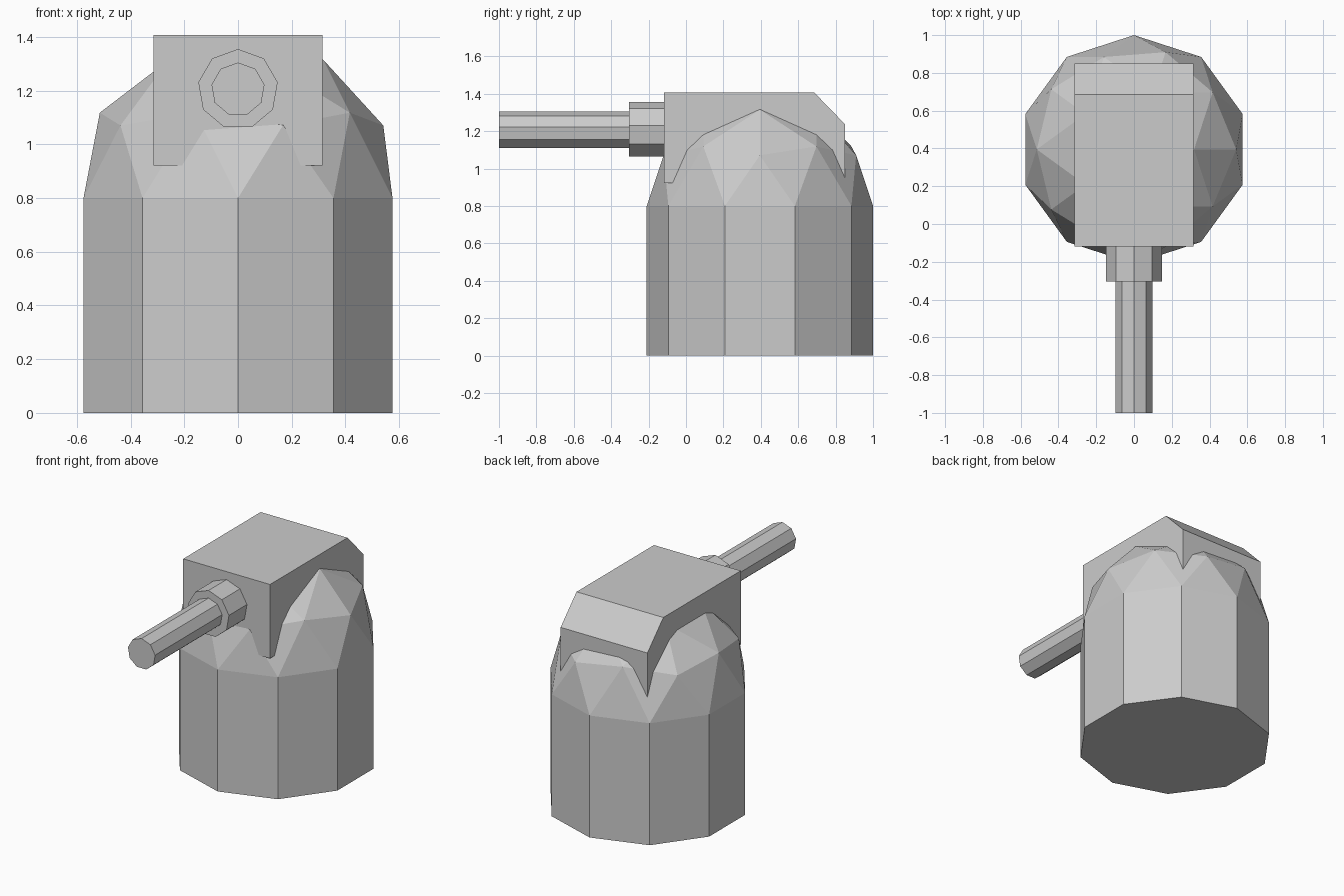
import bpy, bmesh
from math import pi

if "Cube" in bpy.data.objects:
    bpy.data.objects.remove(bpy.data.objects["Cube"])

CY, R, DECK = 0.395, 0.605, 0.80   # drum centre y, radius, height
AXIS_Z = 1.205                     # barrel axis height


def rod(name, radius, y0, y1):
    """Nine-sided rod lying along y."""
    bpy.ops.mesh.primitive_cylinder_add(
        vertices=9, radius=radius, depth=y1 - y0,
        location=(0, (y0 + y1) / 2, AXIS_Z), rotation=(pi / 2, 0, 0))
    bpy.context.object.name = name


# Ten-sided base drum
bpy.ops.mesh.primitive_cylinder_add(vertices=10, radius=R, depth=DECK,
                                    location=(0, CY, DECK / 2))
bpy.context.object.name = "base_drum"

# Faceted dome, its ten-sided equator sitting on the drum rim
bpy.ops.mesh.primitive_ico_sphere_add(subdivisions=2, radius=R,
                                      location=(0, CY, DECK))
bpy.context.object.name = "dome"

# Housing: side profile (y, z) with chamfered back, extruded along x
profile = [(-0.118, 0.922), (0.85, 0.922), (0.85, 1.237),
           (0.685, 1.407), (-0.118, 1.407)]
bm = bmesh.new()
face = bm.faces.new([bm.verts.new((-0.315, y, z)) for y, z in profile])
ext = bmesh.ops.extrude_face_region(bm, geom=[face])
bmesh.ops.translate(bm, vec=(0.63, 0, 0),
                    verts=[v for v in ext["geom"] if isinstance(v, bmesh.types.BMVert)])
bmesh.ops.recalc_face_normals(bm, faces=bm.faces)
mesh = bpy.data.meshes.new("housing")
bm.to_mesh(mesh)
bm.free()
bpy.context.collection.objects.link(bpy.data.objects.new("housing", mesh))

# Barrel collar and barrel
rod("barrel_collar", 0.15, -0.305, 0.0)
rod("barrel", 0.10, -1.0, -0.2)
